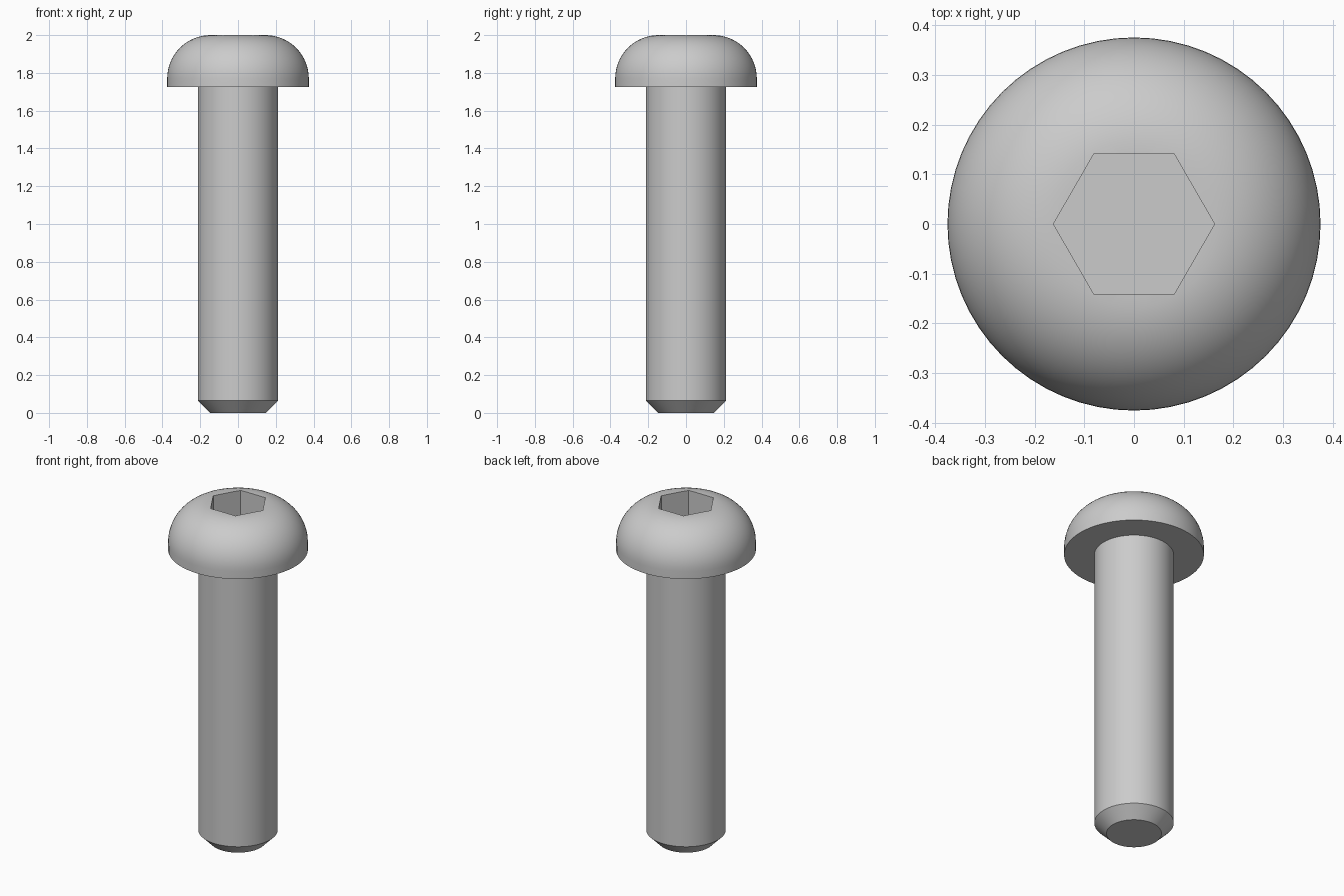
import bpy, bmesh, math

cube = bpy.data.objects.get("Cube")
if cube:
    bpy.data.objects.remove(cube, do_unlink=True)

SEGMENTS = 64
GREY = (0.6, 0.6, 0.6, 1)

steel = bpy.data.materials.new("grey_steel")
steel.use_nodes = True
steel.diffuse_color = GREY
steel.node_tree.nodes["Principled BSDF"].inputs["Base Color"].default_value = GREY


def lathe(name, profile, sides=SEGMENTS):
    """Solid of revolution from (radius, height) points, bottom to top, with flat caps."""
    bm = bmesh.new()
    rings = []
    for r, z in profile:
        angles = [math.tau * i / sides for i in range(sides)]
        rings.append([bm.verts.new((r * math.cos(a), r * math.sin(a), z)) for a in angles])
    for low, high in zip(rings, rings[1:]):
        for i in range(sides):
            j = (i + 1) % sides
            bm.faces.new((low[i], low[j], high[j], high[i]))
    bm.faces.new(rings[0][::-1])
    bm.faces.new(rings[-1])
    mesh = bpy.data.meshes.new(name)
    bm.to_mesh(mesh)
    bm.free()
    mesh.materials.append(steel)
    obj = bpy.data.objects.new(name, mesh)
    bpy.context.collection.objects.link(obj)
    return obj


def select_only(obj):
    bpy.ops.object.select_all(action="DESELECT")
    obj.select_set(True)
    bpy.context.view_layer.objects.active = obj


# Shank with a chamfered tip, its top buried in the head
shank = lathe("shank", [(0.148, 0), (0.213, 0.065), (0.213, 1.75)])

# Button head: short straight rim, then a quarter-round up to the flat top
FLAT, ROUND = 0.145, 0.23
profile = [(FLAT + ROUND, 1.725)]
for i in range(17):
    a = math.pi / 2 * i / 16
    profile.append((FLAT + ROUND * math.cos(a), 2 - ROUND + ROUND * math.sin(a)))
head = lathe("button_head", profile)

# Hexagonal drive socket cut into the head
cutter = lathe("socket_cutter", [(0.162, 1.82), (0.162, 2.1)], sides=6)
cutter.hide_render = True
cut = head.modifiers.new("hex_socket", "BOOLEAN")
cut.operation = "DIFFERENCE"
cut.solver = "EXACT"
cut.object = cutter
select_only(head)
bpy.ops.object.modifier_apply(modifier=cut.name)
bpy.data.objects.remove(cutter, do_unlink=True)

# Smooth the round surfaces, keep the edges crisp
for part in (shank, head):
    select_only(part)
    bpy.ops.object.shade_smooth_by_angle(angle=math.radians(30))
